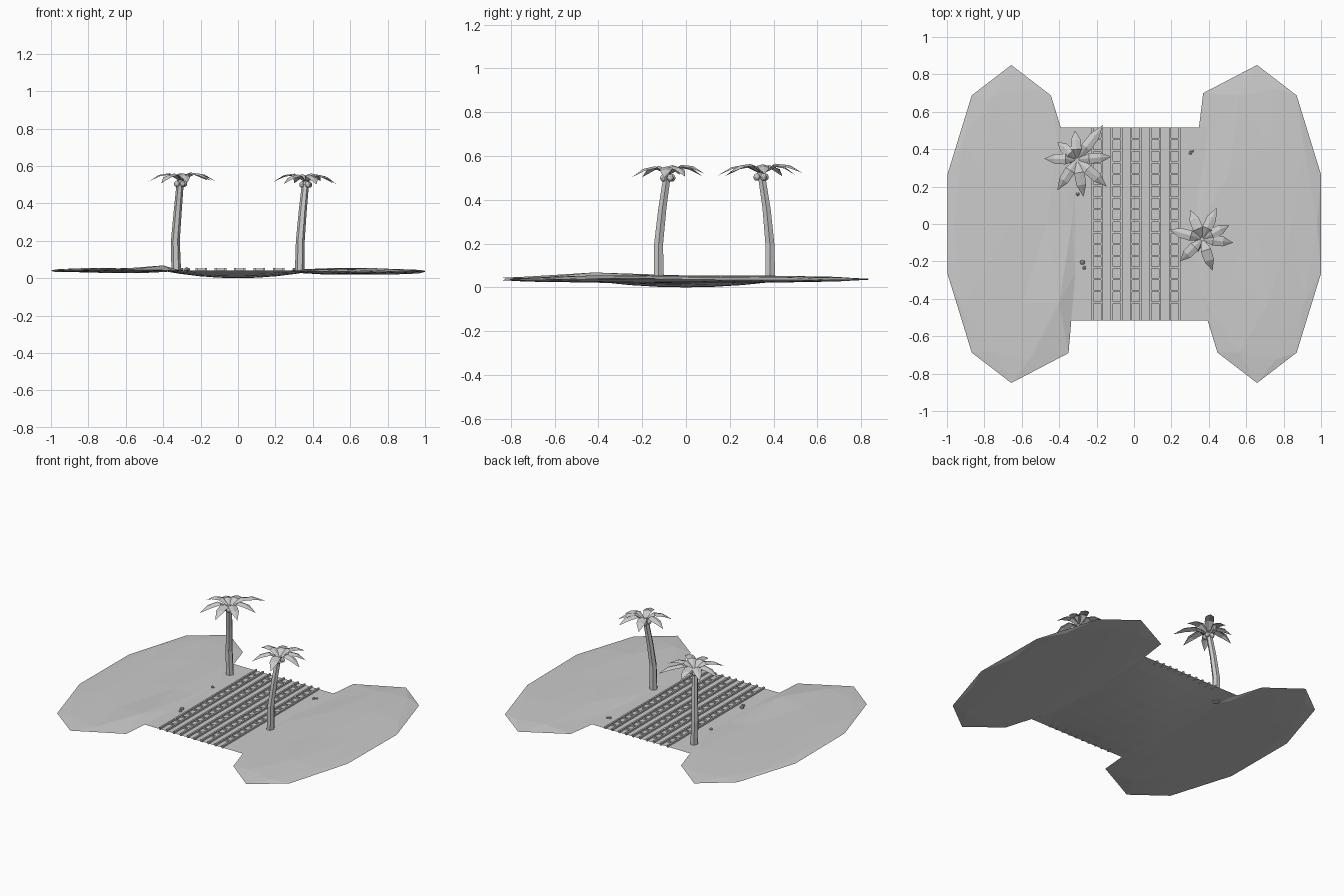
import bpy, bmesh, math, random
from mathutils import Vector, Matrix

if "Cube" in bpy.data.objects:
    bpy.data.objects.remove(bpy.data.objects["Cube"])

random.seed(4)


def make_object(name, bm):
    bmesh.ops.recalc_face_normals(bm, faces=bm.faces)
    mesh = bpy.data.meshes.new(name)
    bm.to_mesh(mesh)
    bm.free()
    obj = bpy.data.objects.new(name, mesh)
    bpy.context.collection.objects.link(obj)
    return obj


def add_box(bm, center, size):
    bmesh.ops.create_cube(bm, size=1, matrix=Matrix.Translation(center) @ Matrix.Diagonal((*size, 1)))


def add_ball(bm, center, size, level=1):
    bmesh.ops.create_icosphere(bm, subdivisions=level, radius=1,
                               matrix=Matrix.Translation(center) @ Matrix.Diagonal((*size, 1)))


# Flattened faceted sand banks; tweaks pull the nearest rim or top point
def dune(name, center, height, tweaks):
    bm = bmesh.new()
    add_ball(bm, center, (0.36, 0.85, height), 2)
    for v in bm.verts:
        v.co.z += random.uniform(-0.003, 0.003)
    for source, target in tweaks:
        near = min(bm.verts, key=lambda v: (v.co - Vector(source)).length)
        near.co = target
    make_object(name, bm)


dune("left_dune", (-0.656, 0, 0.041), 0.013,
     [((-0.44, -0.69, 0.041), (-0.35, -0.69, 0.042)),
      ((-0.46, -0.42, 0.052), (-0.40, -0.42, 0.068))])
dune("right_dune", (0.658, 0, 0.036), 0.018,
     [((0.45, 0.69, 0.036), (0.37, 0.70, 0.04))])

# Ground strip: flat top with a shallow bulging underside
bm = bmesh.new()
for under in (False, True):
    grid = bmesh.ops.create_grid(bm, x_segments=8, y_segments=8, size=1)["verts"]
    for v in grid:
        x, y = v.co.x, v.co.y
        drop = 0.04 * (1 - x * x) * (1 - y * y) if under else 0
        v.co = (x * 0.42, y * 0.515, 0.042 - drop * 1.05)
bmesh.ops.remove_doubles(bm, verts=bm.verts, dist=0.0001)
make_object("ground_strip", bm)

# Ladder-like tracks half buried in the strip
bm = bmesh.new()
for i in range(5):
    cx = -0.197 + i * 0.1035
    for side in (-1, 1):
        add_box(bm, (cx + side * 0.0255, 0, 0.045), (0.011, 1.03, 0.016))
    for j in range(15):
        add_box(bm, (cx, -0.42 + j * 0.0625, 0.044), (0.05, 0.011, 0.015))
make_object("track_ladders", bm)


# Palm trees
def trunk(name, path, sides=6):
    bm = bmesh.new()
    rings = []
    for k, p in enumerate(path):
        r = 0.026 - 0.007 * k / (len(path) - 1)
        rings.append([bm.verts.new(Vector(p) + Vector((r * math.cos(a), r * math.sin(a), 0)))
                      for a in (math.tau * s / sides for s in range(sides))])
    for a, b in zip(rings, rings[1:]):
        for s in range(sides):
            t = (s + 1) % sides
            bm.faces.new((a[s], a[t], b[t], b[s]))
    bm.faces.new(rings[0])
    bm.faces.new(rings[-1])
    make_object(name, bm)


def crown(name, center, tips):
    bm = bmesh.new()
    c = Vector(center)
    # fraction along leaf, height, half width
    profile = [(0.05, 0.0, 0.008), (0.35, 0.036, 0.028), (0.68, 0.026, 0.026)]
    for tx, ty in tips:
        reach = Vector((tx - c.x, ty - c.y, 0))
        side = Vector((-reach.y, reach.x, 0)).normalized()
        lift = random.uniform(-0.008, 0.012)
        rows = []
        for f, h, w in profile:
            mid = c + reach * f + Vector((0, 0, h + lift * f))
            low = Vector((0, 0, -0.3 * w))
            rows.append([bm.verts.new(mid - side * w + low), bm.verts.new(mid),
                         bm.verts.new(mid + side * w + low)])
        for a, b in zip(rows, rows[1:]):
            for s in (0, 1):
                bm.faces.new((a[s], a[s + 1], b[s + 1], b[s]))
        tip = bm.verts.new(c + reach + Vector((0, 0, -0.012 + lift)))
        for s in (0, 1):
            bm.faces.new((rows[-1][s], rows[-1][s + 1], tip))
    make_object(name, bm)


def coconuts(name, center):
    bm = bmesh.new()
    for k in range(4):
        a = math.tau * k / 4 + 0.5
        add_ball(bm, Vector(center) + Vector((0.023 * math.cos(a), 0.023 * math.sin(a), -0.018)),
                 (0.015, 0.015, 0.017), 2)
    make_object(name, bm)


trunk("left_palm_trunk", [(-0.33, 0.385, 0.03), (-0.335, 0.383, 0.2),
                          (-0.322, 0.368, 0.36), (-0.308, 0.343, 0.525)])
crown("left_palm_leaves", (-0.305, 0.345, 0.525),
      [(-0.315, 0.50), (-0.165, 0.53), (-0.12, 0.36), (-0.145, 0.20),
       (-0.27, 0.145), (-0.41, 0.18), (-0.48, 0.35), (-0.41, 0.44)])
coconuts("left_palm_coconuts", (-0.307, 0.343, 0.522))
trunk("right_palm_trunk", [(0.33, -0.125, 0.03), (0.333, -0.125, 0.2),
                           (0.346, -0.108, 0.36), (0.362, -0.085, 0.52)])
crown("right_palm_leaves", (0.365, -0.08, 0.52),
      [(0.30, 0.075), (0.44, 0.085), (0.51, -0.005), (0.53, -0.10),
       (0.42, -0.25), (0.245, -0.20), (0.19, -0.03)])
coconuts("right_palm_coconuts", (0.362, -0.083, 0.518))

# Small stones on the ground
bm = bmesh.new()
for x, y, r in [(-0.275, -0.205, 0.015), (-0.265, -0.235, 0.011), (0.30, 0.38, 0.011),
                (0.315, 0.39, 0.008), (-0.30, 0.16, 0.011)]:
    add_ball(bm, (x, y, 0.047), (r, r, r * 0.8))
make_object("stones", bm)
